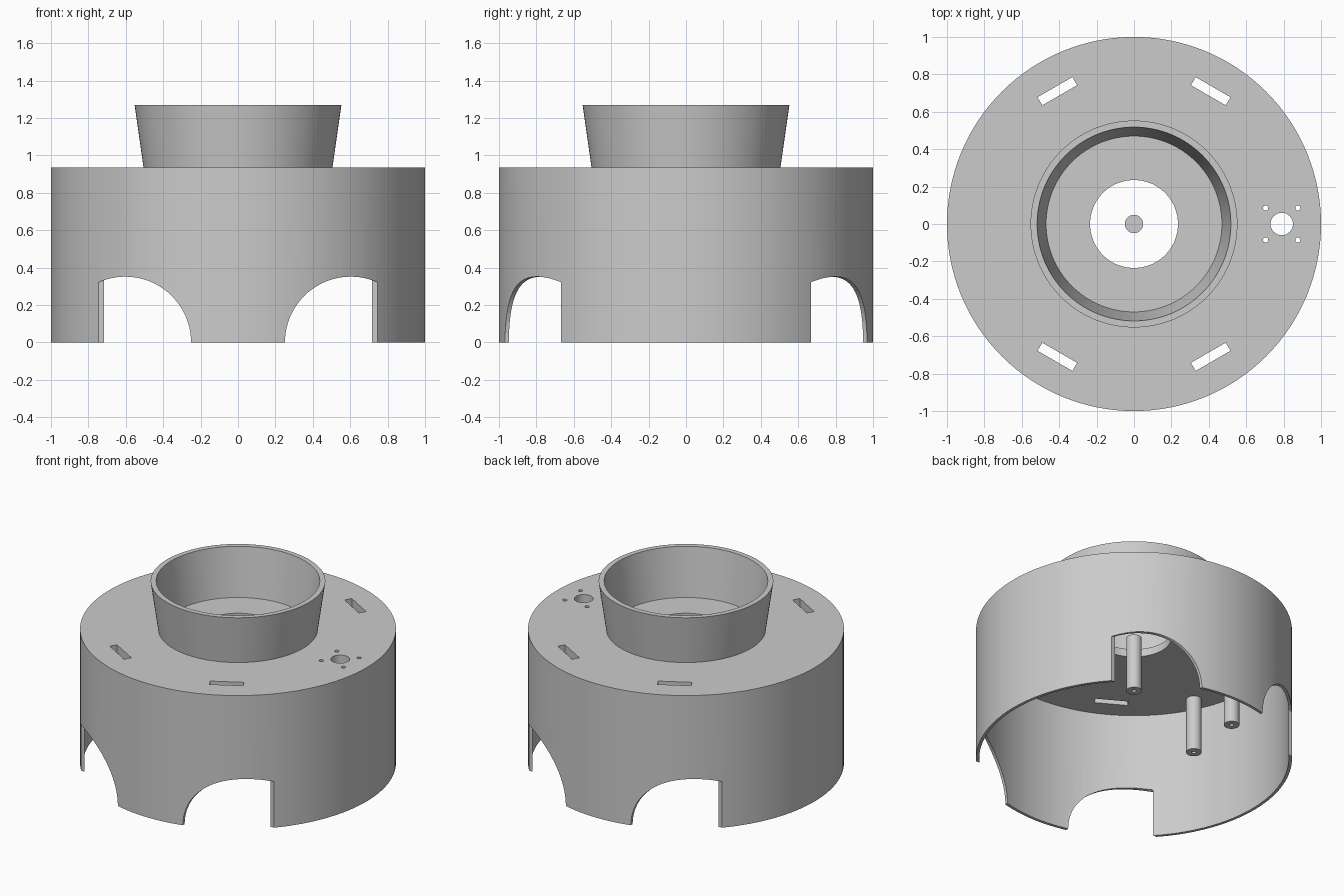
import bpy, bmesh, math
from mathutils import Matrix

if "Cube" in bpy.data.objects:
    bpy.data.objects.remove(bpy.data.objects["Cube"], do_unlink=True)

WALL_IN = 0.98
DECK_TOP, DECK_UNDER = 0.935, 0.88

grey = bpy.data.materials.new("plain_grey")
grey.use_nodes = True
grey.diffuse_color = (0.6, 0.6, 0.6, 1)
grey.node_tree.nodes["Principled BSDF"].inputs["Base Color"].default_value = (0.6, 0.6, 0.6, 1)


def add_object(name, bm):
    bmesh.ops.recalc_face_normals(bm, faces=bm.faces)
    mesh = bpy.data.meshes.new(name)
    bm.to_mesh(mesh)
    bm.free()
    mesh.materials.append(grey)
    obj = bpy.data.objects.new(name, mesh)
    bpy.context.collection.objects.link(obj)
    return obj


def lathe(name, profile, steps, closed=True, location=(0, 0, 0)):
    """Revolve an (r, z) profile about the z axis."""
    bm = bmesh.new()
    verts = [bm.verts.new((r, 0, z)) for r, z in profile]
    pairs = list(zip(verts, verts[1:]))
    if closed:
        pairs.append((verts[-1], verts[0]))
    edges = [bm.edges.new(p) for p in pairs]
    bmesh.ops.spin(bm, geom=verts + edges, cent=(0, 0, 0), axis=(0, 0, 1),
                   angle=math.tau, steps=steps, use_duplicate=False)
    bmesh.ops.remove_doubles(bm, verts=bm.verts, dist=1e-5)
    obj = add_object(name, bm)
    obj.location = location
    return obj


def smooth(obj):
    bpy.ops.object.select_all(action='DESELECT')
    obj.select_set(True)
    bpy.context.view_layer.objects.active = obj
    bpy.ops.object.shade_smooth_by_angle(angle=math.radians(30))


# Drum: thin wall and top deck with a central opening
drum = lathe("drum_housing", [(1, 0), (1, DECK_TOP), (0.235, DECK_TOP),
                              (0.235, DECK_UNDER), (WALL_IN, DECK_UNDER), (WALL_IN, 0)], 128)

# Cutters for arches, slots and mounting holes
bm = bmesh.new()


def cut_cylinder(radius, depth, matrix, segments=24):
    bmesh.ops.create_cone(bm, cap_ends=True, segments=segments, radius1=radius,
                          radius2=radius, depth=depth, matrix=matrix)


for sx in (-1, 1):
    for sy in (-1, 1):
        # arched opening in the wall, ending in a flat plane
        cut_cylinder(0.352, 0.5, Matrix.Translation((sx * 0.603, sy * 0.917, 0))
                     @ Matrix.Rotation(math.pi / 2, 4, 'X'), 80)
        # tangential slot in the deck
        bmesh.ops.create_cube(bm, size=1, matrix=Matrix.Translation((sx * 0.41, sy * 0.71, 0.91))
                              @ Matrix.Rotation(-sx * sy * math.pi / 6, 4, 'Z')
                              @ Matrix.Diagonal((0.215, 0.05, 0.2, 1)))
        # screw hole
        cut_cylinder(0.014, 0.2, Matrix.Translation((0.79 + sx * 0.086, sy * 0.086, 0.91)), 16)
cut_cylinder(0.06, 0.2, Matrix.Translation((0.79, 0, 0.91)), 32)
cutter = add_object("opening_cutter", bm)
cutter.hide_render = True

mod = drum.modifiers.new("openings", 'BOOLEAN')
mod.operation = 'DIFFERENCE'
mod.solver = 'EXACT'
mod.object = cutter
bpy.context.view_layer.objects.active = drum
bpy.ops.object.modifier_apply(modifier=mod.name)
bpy.data.objects.remove(cutter, do_unlink=True)
smooth(drum)

# Flared collar on the deck
smooth(lathe("flared_collar", [(0.505, DECK_TOP), (0.553, 1.27),
                               (0.518, 1.27), (0.47, DECK_TOP)], 128, closed=False))

# Hanging posts with a blind screw hole in the lower end
POST_LOW = 0.495
post_profile = [(0, DECK_UNDER), (0.049, DECK_UNDER), (0.049, POST_LOW),
                (0.014, POST_LOW), (0.014, POST_LOW + 0.15), (0, POST_LOW + 0.15)]
for name, x, y in (("centre_post", 0, 0), ("side_post_front", -0.79, -0.352),
                   ("side_post_back", -0.75, 0.067)):
    smooth(lathe(name, post_profile, 32, closed=False, location=(x, y, 0)))
